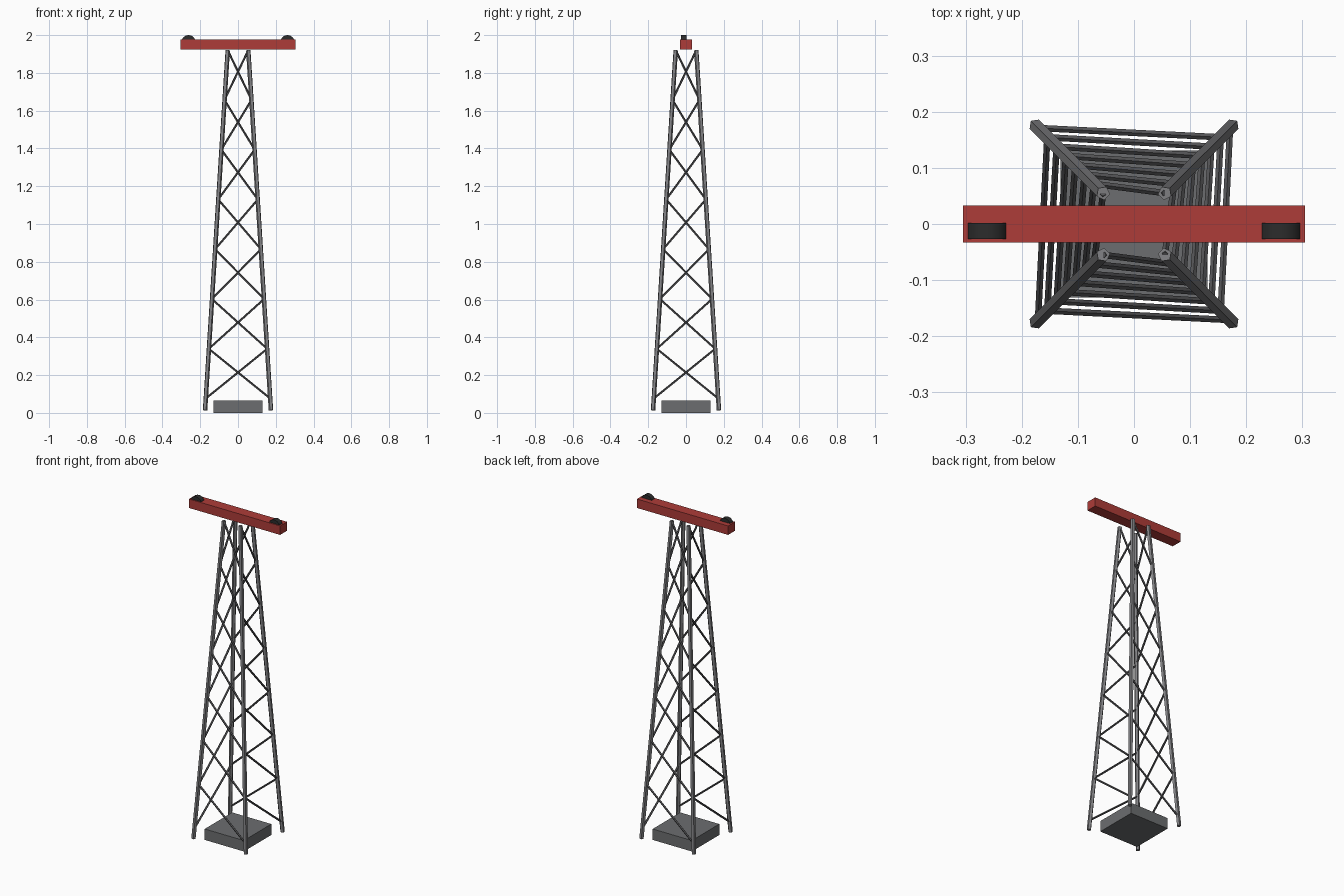
import bpy
from mathutils import Vector

cube = bpy.data.objects.get("Cube")
if cube:
    bpy.data.objects.remove(cube, do_unlink=True)


def material(name, rgb):
    m = bpy.data.materials.new(name)
    m.use_nodes = True
    color = (*rgb, 1)
    m.diffuse_color = color
    m.node_tree.nodes["Principled BSDF"].inputs["Base Color"].default_value = color
    return m


steel = material("grey steel", (0.22, 0.22, 0.23))
dark_steel = material("dark steel", (0.09, 0.09, 0.095))
concrete = material("concrete", (0.15, 0.155, 0.16))
red = material("red paint", (0.42, 0.045, 0.04))
black = material("black rubber", (0.025, 0.025, 0.025))


def finish(name, mat):
    ob = bpy.context.object
    ob.name = name
    ob.data.materials.append(mat)
    return ob


def box(name, size, center, mat):
    bpy.ops.mesh.primitive_cube_add(size=1, location=center)
    ob = finish(name, mat)
    ob.scale = size
    bpy.ops.object.transform_apply(location=False, rotation=False, scale=True)


def bar(name, a, b, radius, sides, mat):
    axis = b - a
    bpy.ops.mesh.primitive_cylinder_add(
        vertices=sides, radius=radius, depth=axis.length, location=(a + b) / 2,
        rotation=axis.to_track_quat('Z', 'Y').to_euler())
    return finish(name, mat)


LEG_BASE, LEG_TOP = 0.014, 1.92
CORNERS = [(-1, 1), (1, 1), (1, -1), (-1, -1)]  # clockwise from above


def leg_point(corner, z):
    t = (z - LEG_BASE) / (LEG_TOP - LEG_BASE)
    r = 0.175 + (0.055 - 0.175) * t
    return Vector((corner[0] * r, corner[1] * r, z))


# Tapering legs, and one rising diagonal per panel on each side
PANELS, FIRST = 7, 0.075
step = (LEG_TOP - FIRST) / PANELS
for i, corner in enumerate(CORNERS):
    bar(f"leg_{i + 1}", leg_point(corner, LEG_BASE), leg_point(corner, LEG_TOP),
        0.0125, 5, steel)
    following = CORNERS[(i + 1) % 4]
    for p in range(PANELS):
        z = FIRST + p * step
        bar(f"brace_{i + 1}_{p + 1}", leg_point(corner, z),
            leg_point(following, z + step), 0.006, 5, dark_steel)

# Footing and crossarm
box("footing", (0.262, 0.262, 0.066), (0, 0, 0.033), concrete)
box("crossarm", (0.61, 0.066, 0.054), (0, 0, 1.95), red)

# Pulley wheels sunk into the crossarm
for side, x in (("left", 0.262), ("right", -0.262)):
    bar(f"{side}_pulley", Vector((x, -0.027, 1.963)), Vector((x, 0.002, 1.963)),
        0.037, 24, black)
    bpy.ops.object.shade_smooth_by_angle()
